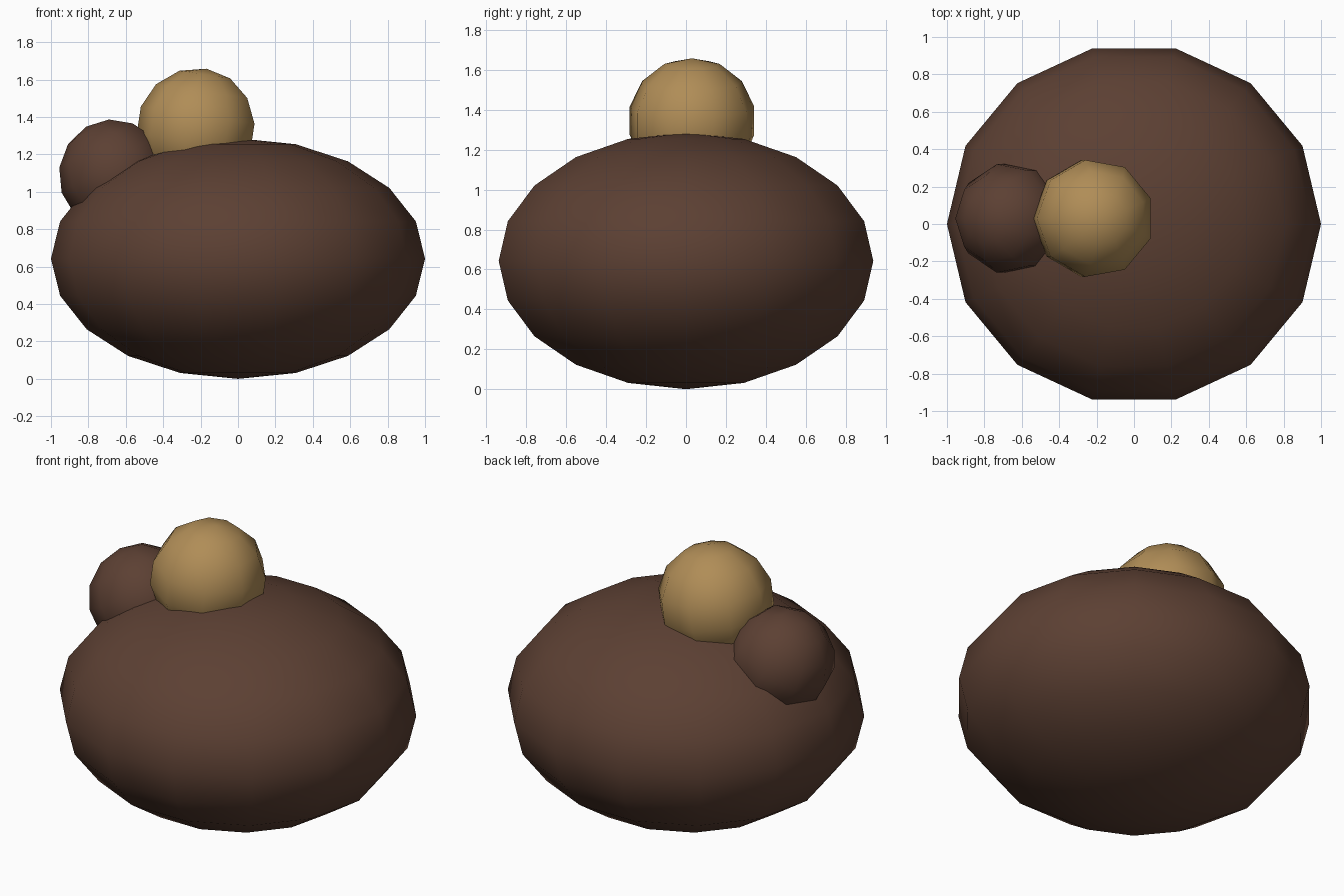
import bpy, bmesh
from math import radians, atan2, pi
from mathutils import Matrix

if "Cube" in bpy.data.objects:
    bpy.data.objects.remove(bpy.data.objects["Cube"])


def material(name, color):
    m = bpy.data.materials.new(name)
    m.diffuse_color = (*color, 1)
    m.use_nodes = True
    m.node_tree.nodes["Principled BSDF"].inputs["Base Color"].default_value = m.diffuse_color
    return m


def ball(name, segments, rings, scale, location, tilt, mat):
    """Low-poly sphere with a corner on -x, tilted about y, smooth shaded."""
    bm = bmesh.new()
    bmesh.ops.create_uvsphere(bm, u_segments=segments, v_segments=rings, radius=1)
    v = next(v for v in bm.verts if v.co.xy.length > 0.1)
    spin = Matrix.Rotation(pi - atan2(v.co.y, v.co.x), 4, 'Z')
    place = Matrix.Translation(location) @ Matrix.Rotation(radians(tilt), 4, 'Y')
    bm.transform(place @ Matrix.Diagonal((*scale, 1)) @ spin)
    for f in bm.faces:
        f.smooth = True
    mesh = bpy.data.meshes.new(name)
    bm.to_mesh(mesh)
    bm.free()
    mesh.materials.append(mat)
    obj = bpy.data.objects.new(name, mesh)
    bpy.context.collection.objects.link(obj)
    return obj


brown = material("dark_brown", (0.107, 0.051, 0.033))
gold = material("tan_gold", (0.434, 0.266, 0.095))

# Squashed main body
ball("body", 14, 10, (1, 0.963, 0.643), (0, 0, 0.643), 0, brown)
# Tan ball on top
ball("top_ball", 9, 7, (0.325,) * 3, (-0.217, 0.03, 1.337), 8.6, gold)
# Brown ball beside it, leaning outwards
ball("side_ball", 9, 7, (0.302,) * 3, (-0.656, 0.03, 1.09), -31, brown)
